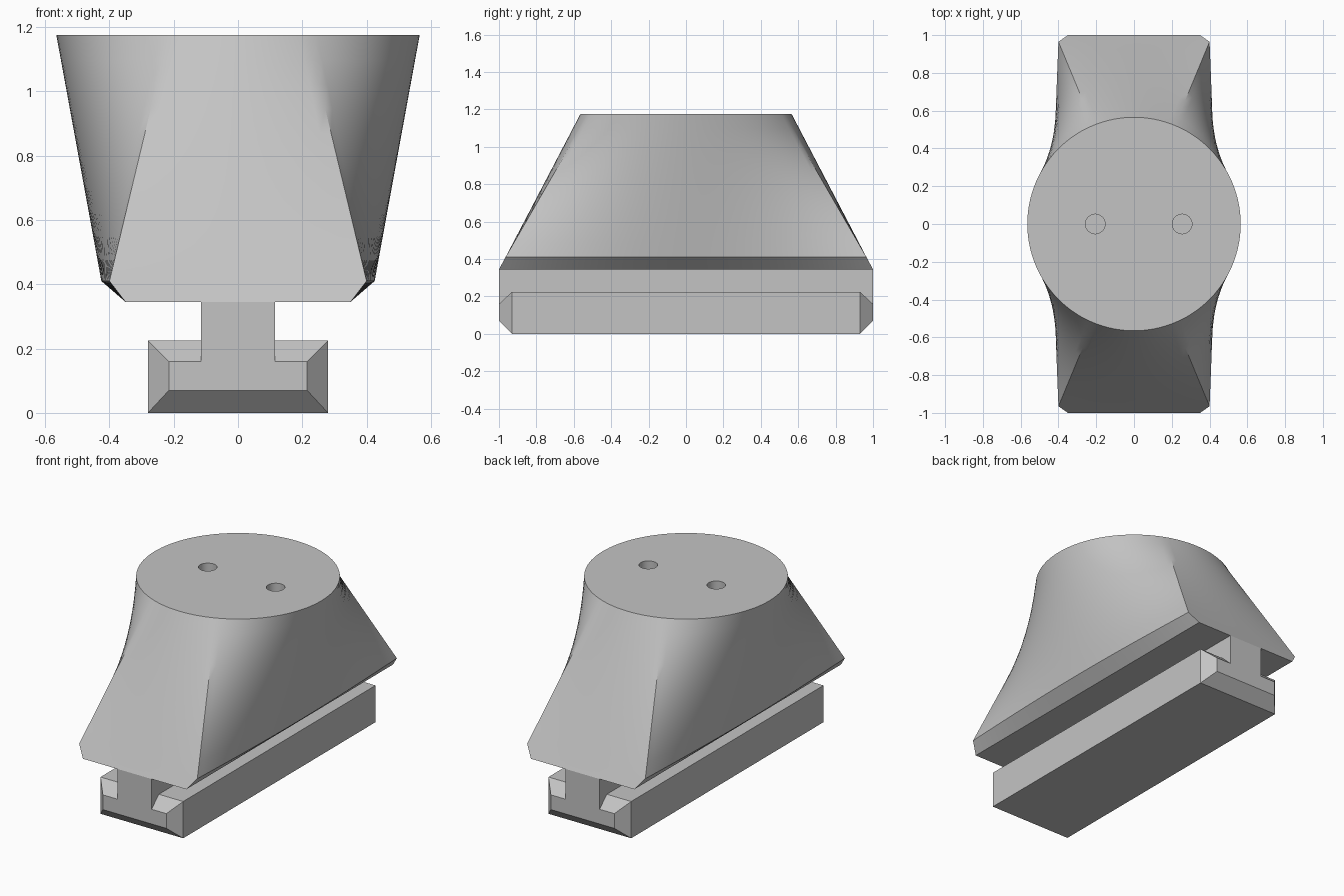
import bpy, bmesh, math
from mathutils import Vector

cube = bpy.data.objects.get("Cube")
if cube:
    bpy.data.objects.remove(cube)

grey = bpy.data.materials.new("plain grey")
grey.use_nodes = True
grey.diffuse_color = (0.55, 0.55, 0.55, 1)
grey.node_tree.nodes["Principled BSDF"].inputs["Base Color"].default_value = (0.55, 0.55, 0.55, 1)

TOP, RIM, BASE = 1.175, 0.41, 0.345   # heights of cap, lower rim, underside
RADIUS = 0.565
HALF_X, HALF_Y = 0.40, 0.965          # corner of the lower rim


def loft(name, rings):
    """Skin a list of equal-length rings and close both ends."""
    bm = bmesh.new()
    rows = [[bm.verts.new(p) for p in ring] for ring in rings]
    n = len(rows[0])
    for a, b in zip(rows, rows[1:]):
        for i in range(n):
            j = (i + 1) % n
            bm.faces.new((a[i], a[j], b[j], b[i]))
    bm.faces.new(rows[0])
    bm.faces.new(rows[-1])
    bmesh.ops.recalc_face_normals(bm, faces=bm.faces)
    mesh = bpy.data.meshes.new(name)
    bm.to_mesh(mesh)
    bm.free()
    mesh.materials.append(grey)
    obj = bpy.data.objects.new(name, mesh)
    bpy.context.collection.objects.link(obj)
    return obj


def select(obj):
    bpy.ops.object.select_all(action='DESELECT')
    obj.select_set(True)
    bpy.context.view_layer.objects.active = obj


def section(half_x, z0, z1, y):
    return [(-half_x, y, z0), (half_x, y, z0), (half_x, y, z1), (-half_x, y, z1)]


# Body: rectangular rim blending into a round cap
corner = math.atan2(HALF_Y, HALF_X)
circle, rim, foot = [], [], []
sides = [(-corner, corner, 40), (corner, math.pi - corner, 16),
         (math.pi - corner, math.pi + corner, 40), (math.pi + corner, 2 * math.pi - corner, 16)]
for k, (start, end, steps) in enumerate(sides):
    sign = 1 if k < 2 else -1
    for i in range(steps):
        t = i / steps
        s = 2 * t - 1
        a = start + (end - start) * t
        circle.append(Vector((RADIUS * math.cos(a), RADIUS * math.sin(a), TOP)))
        if k % 2 == 0:   # long side, bowed slightly outwards
            bow = 0.025 * math.cos(s * math.pi / 2)
            rim.append(Vector((sign * (HALF_X + bow), sign * s * HALF_Y, RIM)))
            foot.append(Vector((sign * 0.35, sign * s, BASE)))
        else:            # flat sloping end
            rim.append(Vector((-sign * s * HALF_X, sign * HALF_Y, RIM)))
            foot.append(Vector((-sign * s * 0.35, sign, BASE)))
ROWS = 10
rings = [foot] + [[p.lerp(q, r / ROWS) for p, q in zip(rim, circle)] for r in range(ROWS + 1)]
body = loft("tapered_body", rings)

# Two blind holes in the cap
for x in (-0.205, 0.255):
    bpy.ops.mesh.primitive_cylinder_add(vertices=32, radius=0.052, depth=0.8, location=(x, 0, TOP))
    cutter = bpy.context.object
    cutter.name = "hole_cutter"
    cutter.hide_render = True
    cutter.data.materials.append(grey)
    cut = body.modifiers.new("hole", 'BOOLEAN')
    cut.operation = 'DIFFERENCE'
    cut.solver = 'EXACT'
    cut.object = cutter
    select(body)
    bpy.ops.object.modifier_apply(modifier=cut.name)
    bpy.data.objects.remove(cutter)
select(body)
bpy.ops.object.shade_smooth_by_angle(angle=math.radians(30))

# Neck joining the body to the rail
loft("neck", [section(0.115, 0.16, BASE, y) for y in (-1, 1)])

# Rail with bevelled ends
loft("slide_rail", [section(0.215, 0.07, 0.16, -1), section(0.28, 0, 0.225, -0.93),
                    section(0.28, 0, 0.225, 0.93), section(0.215, 0.07, 0.16, 1)])
